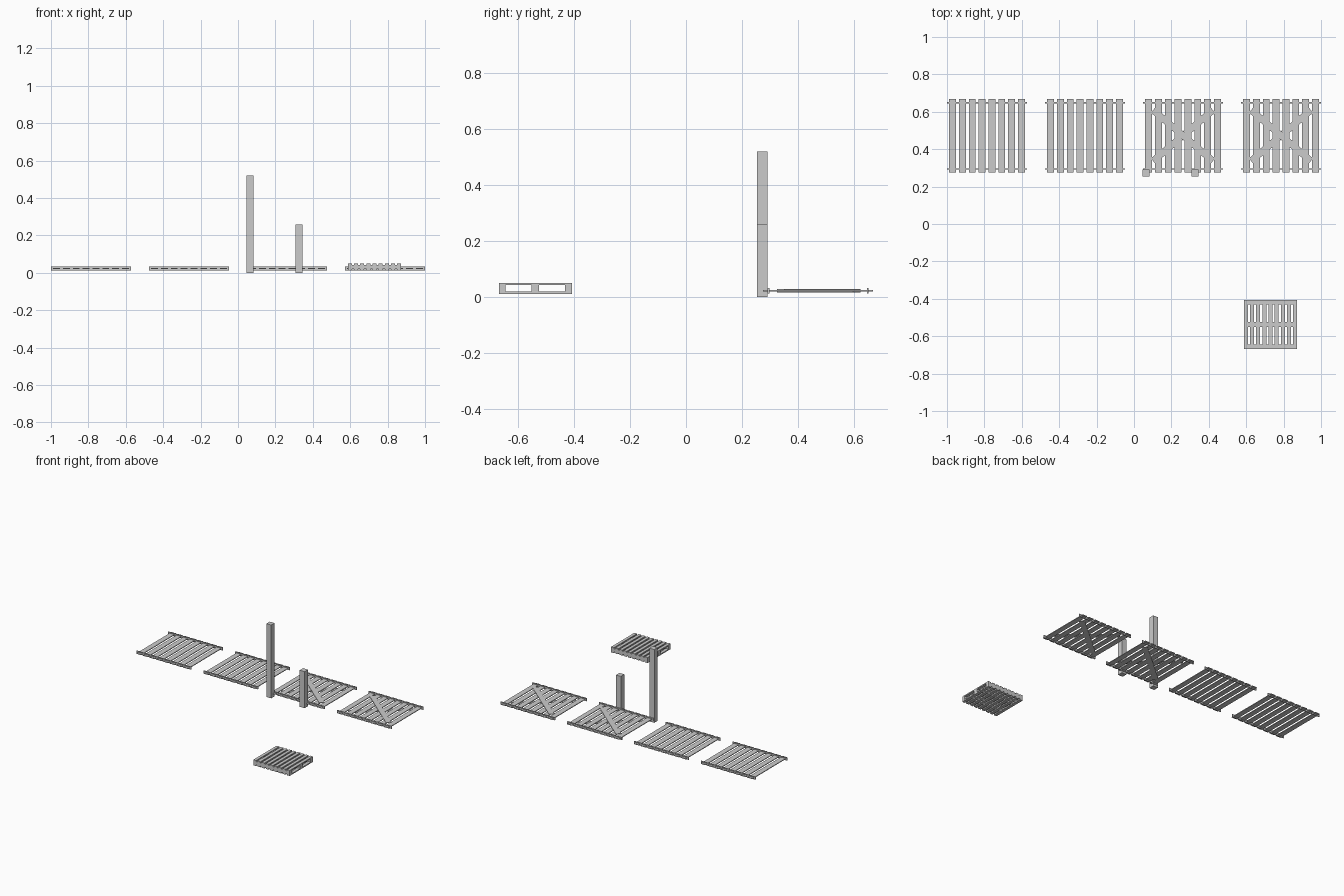
import bpy, math
from mathutils import Matrix, Vector

if "Cube" in bpy.data.objects:
    bpy.data.objects.remove(bpy.data.objects["Cube"])


def box(name, center, size, angle=0.0):
    """Box with given centre, full size and rotation about z."""
    bpy.ops.mesh.primitive_cube_add(size=1)
    ob = bpy.context.object
    ob.name = name
    ob.data.transform(Matrix.Translation(Vector(center))
                      @ Matrix.Rotation(angle, 4, 'Z')
                      @ Matrix.Diagonal((*size, 1)))
    return ob


def span(name, x, y, z):
    """Box from (min, max) pairs."""
    lims = (x, y, z)
    return box(name, [(a + b) / 2 for a, b in lims], [b - a for a, b in lims])


PANEL_Y = 0.471
PANEL_Z = 0.023


def fence_panel(cx, braced):
    # two thin rails
    for side in (-1, 1):
        box("fence_rail", (cx, PANEL_Y + side * 0.177, PANEL_Z), (0.428, 0.006, 0.019))
    # eight flat slats
    for i in range(8):
        box("fence_slat", (cx + (i - 3.5) * 0.0525, PANEL_Y, PANEL_Z), (0.037, 0.392, 0.005))
    # crossed diagonal braces, one above and one below the slats
    if braced:
        angle = math.atan2(0.28, 0.33)
        for side in (-1, 1):
            box("diagonal_brace", (cx, PANEL_Y + 0.002, PANEL_Z + side * 0.0042),
                (0.42, 0.036, 0.0036), -side * angle)


# row of four panels
for cx, braced in ((-0.786, False), (-0.262, False), (0.262, True), (0.786, True)):
    fence_panel(cx, braced)

# tall and short square posts
for name, x, top in (("tall_post", 0.045, 0.519), ("short_post", 0.307, 0.259)):
    span(name, (x, x + 0.038), (0.253, 0.291), (0, top))

# pallet: three bearers between two slatted decks
X0, X1, Y0, Y1 = 0.587, 0.872, -0.667, -0.407
for y0, y1 in ((Y0, Y0 + 0.024), (-0.551, -0.523), (Y1 - 0.024, Y1)):
    span("pallet_bearer", (X0, X1), (y0, y1), (0.02, 0.043))
WIDTH = 0.0215
PITCH = (X1 - X0 - WIDTH) / 8
for z in ((0.012, 0.02), (0.043, 0.051)):
    for i in range(9):
        x = X0 + i * PITCH
        span("pallet_slat", (x, x + WIDTH), (Y0, Y1), z)
